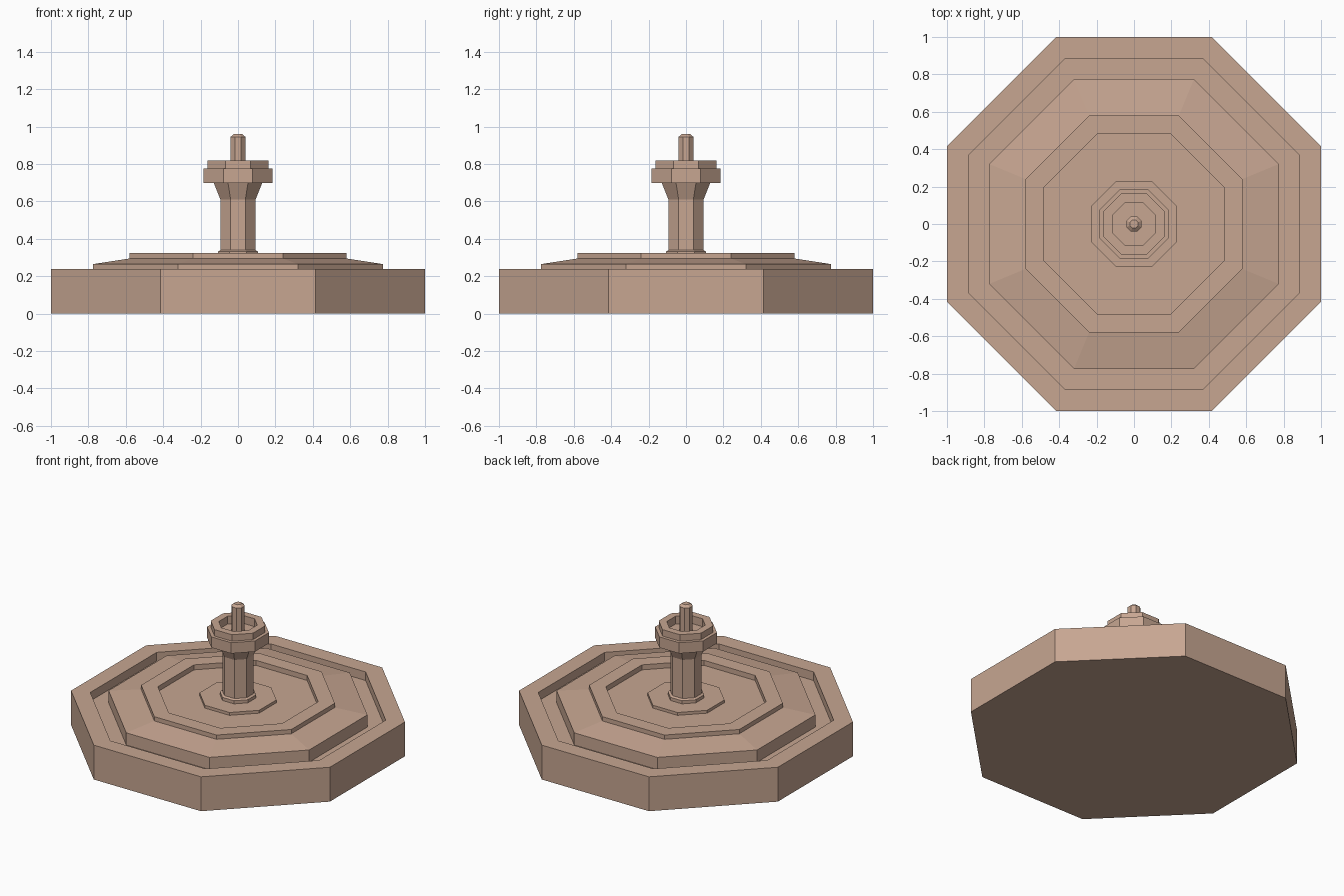
import bpy
import bmesh
from math import cos, sin, pi

SIDES = 8

if "Cube" in bpy.data.objects:
    bpy.data.objects.remove(bpy.data.objects["Cube"], do_unlink=True)

stone = bpy.data.materials.new("warm_stone")
colour = (0.57, 0.38, 0.285, 1)
stone.diffuse_color = colour
stone.use_nodes = True
stone.node_tree.nodes["Principled BSDF"].inputs["Base Color"].default_value = colour


def octagonal_part(name, profile):
    """Stack octagon rings from (flat-to-centre distance, height) pairs, capped at both ends."""
    bm = bmesh.new()
    rings = []
    for apothem, z in profile:
        r = apothem / cos(pi / SIDES)
        angles = [(i + 0.5) * 2 * pi / SIDES for i in range(SIDES)]
        rings.append([bm.verts.new((r * cos(a), r * sin(a), z)) for a in angles])
    for low, high in zip(rings, rings[1:]):
        for i in range(SIDES):
            j = (i + 1) % SIDES
            bm.faces.new((low[i], low[j], high[j], high[i]))
    bm.faces.new(list(reversed(rings[0])))
    bm.faces.new(rings[-1])
    mesh = bpy.data.meshes.new(name)
    bm.to_mesh(mesh)
    bm.free()
    mesh.materials.append(stone)
    obj = bpy.data.objects.new(name, mesh)
    bpy.context.collection.objects.link(obj)
    return obj


# Wide basin: outer wall, channel, sloped tier and sunken inner floor
octagonal_part("basin", [
    (1.0, 0.0), (1.0, 0.24), (0.885, 0.24), (0.885, 0.18),
    (0.775, 0.18), (0.775, 0.265), (0.58, 0.295), (0.58, 0.325),
    (0.48, 0.325), (0.48, 0.29)])

# Plinth under the column
octagonal_part("plinth", [(0.23, 0.29), (0.23, 0.31)])

# Column with a foot and a flared head
octagonal_part("column", [
    (0.108, 0.31), (0.108, 0.332), (0.094, 0.34), (0.094, 0.61), (0.13, 0.70)])

# Upper bowl with a stepped rim and a hollow
octagonal_part("upper_bowl", [
    (0.185, 0.70), (0.185, 0.775), (0.163, 0.775), (0.163, 0.82),
    (0.115, 0.82), (0.115, 0.765)])

# Spout with a chamfered tip
octagonal_part("spout", [(0.04, 0.765), (0.04, 0.945), (0.022, 0.96)])
